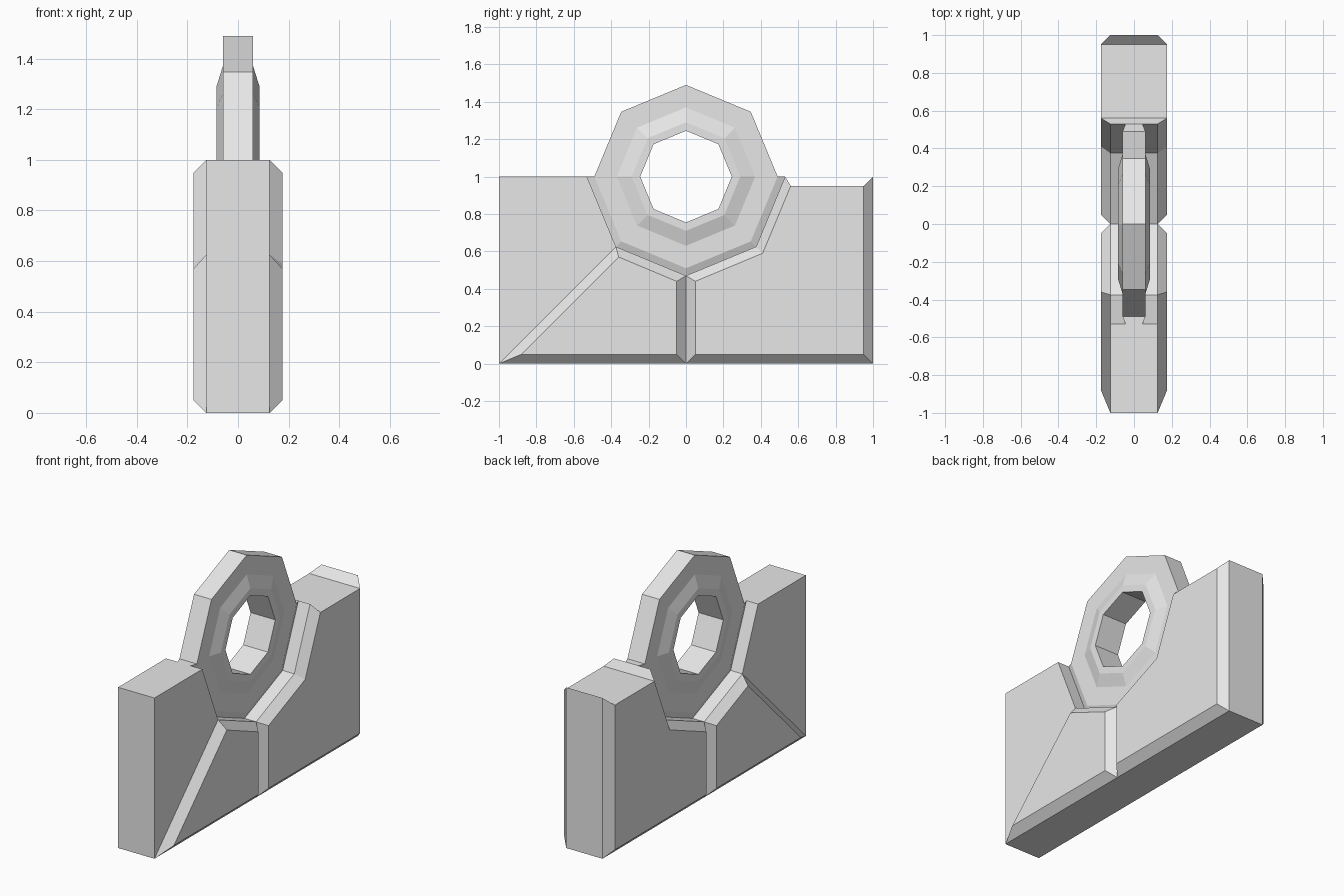
import bpy
import bmesh
from math import sin, cos, pi

cube = bpy.data.objects.get("Cube")
if cube:
    bpy.data.objects.remove(cube)

grey = bpy.data.materials.new("light_grey")
grey.use_nodes = True
grey.diffuse_color = (0.8, 0.8, 0.8, 1)
grey.node_tree.nodes["Principled BSDF"].inputs["Base Color"].default_value = (0.8, 0.8, 0.8, 1)

CORE, FACE = 0.125, 0.175   # half thickness at panel edges and on raised faces
SIDES = 8


def finish(bm, name):
    bmesh.ops.remove_doubles(bm, verts=bm.verts, dist=0.0005)
    bmesh.ops.recalc_face_normals(bm, faces=bm.faces)
    mesh = bpy.data.meshes.new(name)
    bm.to_mesh(mesh)
    bm.free()
    mesh.materials.append(grey)
    obj = bpy.data.objects.new(name, mesh)
    bpy.context.collection.objects.link(obj)
    return obj


def loop(bm, points, x):
    return [bm.verts.new((x, y, z)) for y, z in points]


def panel(bm, outline, inset=None, joined=(), sunken=None):
    """Slab with optional bevelled faces; joined edges stay open, the sunken edge is cut to the inset."""
    n = len(outline)
    left, right = loop(bm, outline, CORE), loop(bm, outline, -CORE)
    for i in range(n):
        j = (i + 1) % n
        if i not in joined and i != sunken:
            bm.faces.new((left[i], left[j], right[j], right[i]))
    if not inset:
        bm.faces.new(left)
        bm.faces.new(right)
        return
    top_l, top_r = loop(bm, inset, FACE), loop(bm, inset, -FACE)
    for rim, top in ((left, top_l), (right, top_r)):
        bm.faces.new(top)
        for i in range(n):
            j = (i + 1) % n
            if i != sunken:
                bm.faces.new((rim[i], rim[j], top[j], top[i]))
    if sunken is not None:
        a, b = sunken, (sunken + 1) % n
        bm.faces.new((top_l[a], top_l[b], top_r[b], top_r[a]))
        for i in (a, b):
            bm.faces.new((left[i], top_l[i], top_r[i], right[i]))


# Wall: front block, lower wedge and rear block around the ring seat
bm = bmesh.new()
seat = [(0.53 * cos(k * pi / 4), 1 + 0.53 * sin(k * pi / 4)) for k in range(4, 9)]
panel(bm, [(-1, 0), seat[1], seat[0], (-1, 1)], joined=(0,))
panel(bm, [(-1, 0), (0, 0), seat[2], seat[1]],
      [(-0.88, 0.05), (-0.05, 0.05), (-0.05, 0.44), (-0.36, 0.57)], joined=(1, 3))
panel(bm, [(0, 0), (1, 0), (1, 1), seat[4], seat[3], seat[2]],
      [(0.05, 0.05), (0.95, 0.05), (0.95, 0.95), (0.56, 0.95), (0.41, 0.59), (0.05, 0.44)],
      joined=(5,), sunken=2)
finish(bm, "wall")

# Ring: eight-sided lathe with raised collars, its lower half tapering into the seat
bm = bmesh.new()
upper = [(0.245, -0.085), (0.29, -0.085), (0.37, -0.06), (0.49, -0.06),
         (0.49, 0.06), (0.37, 0.06), (0.29, 0.085), (0.245, 0.085)]
lower = upper[:4] + [(0.53, -0.045), (0.53, 0.045)] + upper[4:]


def section(profile, k):
    a = k * 2 * pi / SIDES
    return [bm.verts.new((x, r * cos(a), 1 + r * sin(a))) for r, x in profile]


for k in range(SIDES):
    profile = upper if k < SIDES // 2 else lower
    a, b = section(profile, k), section(profile, k + 1)
    for i in range(len(profile)):
        j = (i + 1) % len(profile)
        bm.faces.new((a[i], a[j], b[j], b[i]))
for k in (0, SIDES // 2):
    bm.faces.new(section(lower[3:7], k))
finish(bm, "ring")
